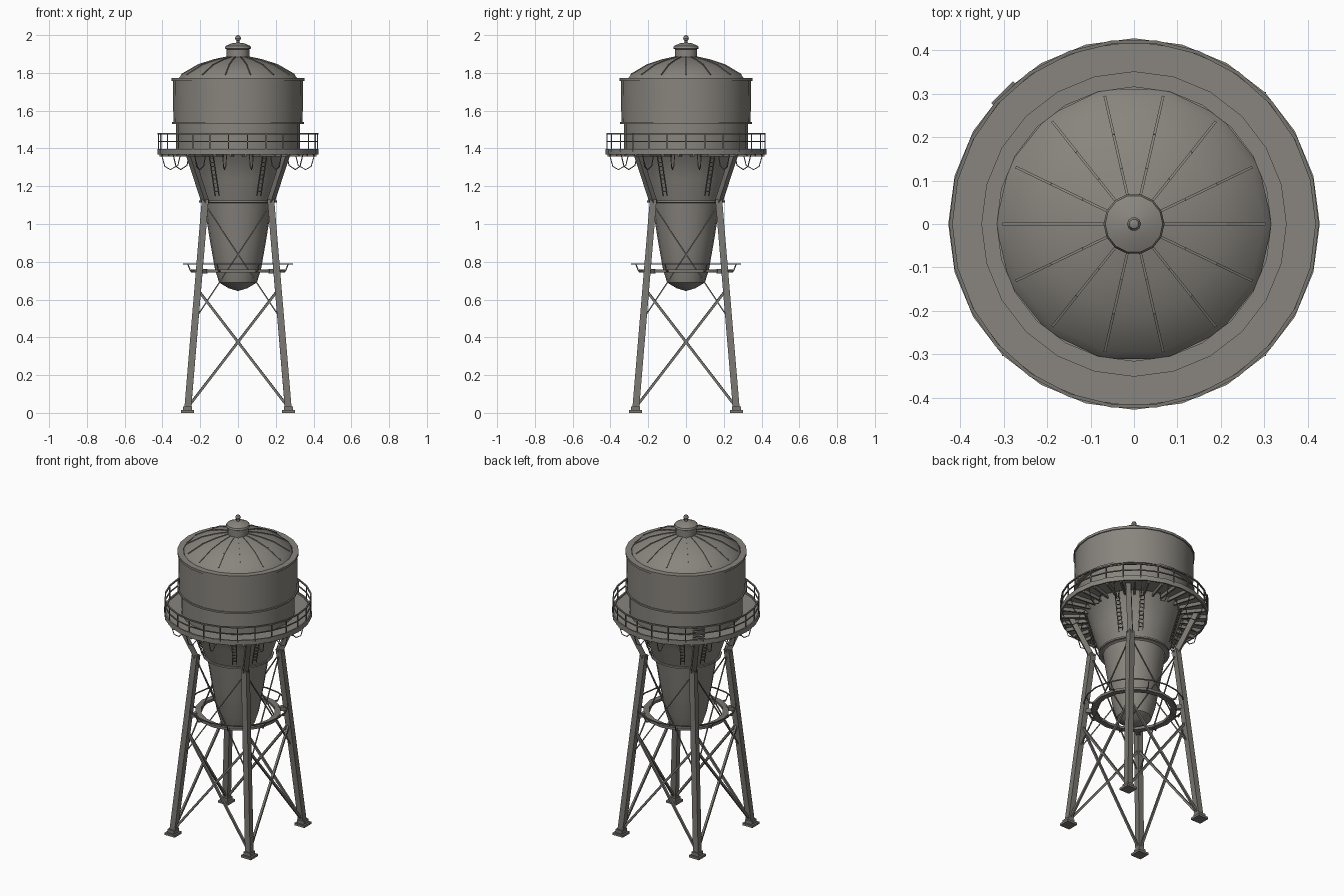
import bpy, bmesh, math
from mathutils import Vector

if "Cube" in bpy.data.objects:
    bpy.data.objects.remove(bpy.data.objects["Cube"])

def material(name, rgb):
    m = bpy.data.materials.new(name)
    m.diffuse_color = (*rgb, 1)
    m.use_nodes = True
    m.node_tree.nodes["Principled BSDF"].inputs["Base Color"].default_value = m.diffuse_color
    return m

TANK = material("weathered grey paint", (0.25, 0.235, 0.21))
STEEL = material("dark grey steel", (0.19, 0.18, 0.16))

def finish(name, bm, mat, angle=35):
    bmesh.ops.recalc_face_normals(bm, faces=bm.faces)
    me = bpy.data.meshes.new(name)
    bm.to_mesh(me)
    bm.free()
    me.materials.append(mat)
    for p in me.polygons:
        p.use_smooth = True
    me.set_sharp_from_angle(angle=math.radians(angle))
    ob = bpy.data.objects.new(name, me)
    bpy.context.collection.objects.link(ob)
    return ob

def add_lathe(bm, profile, n, loop=False):
    rings = []
    for r, z in profile:
        if r < 1e-5:
            rings.append([bm.verts.new((0, 0, z))] * n)
        else:
            rings.append([bm.verts.new(polar(r, 2 * math.pi * i / n, z)) for i in range(n)])
    pairs = list(zip(rings, rings[1:]))
    if loop:
        pairs.append((rings[-1], rings[0]))
    for a, b in pairs:
        for i in range(n):
            j = (i + 1) % n
            vs = list(dict.fromkeys((a[i], a[j], b[j], b[i])))
            bm.faces.new(vs)

def polar(r, a, z):
    return Vector((r * math.cos(a), r * math.sin(a), z))

def add_beam(bm, p, q, w, h=None):
    """Square bar from p to q, w wide sideways and h deep."""
    p, q, h = Vector(p), Vector(q), h or w
    d = (q - p).normalized()
    ref = Vector((0, 0, 1)) if abs(d.z) < 0.99 else Vector((1, 0, 0))
    s = d.cross(ref).normalized()
    u = s.cross(d)
    ends = [[bm.verts.new(c + s * x * w / 2 + u * y * h / 2)
             for x, y in ((-1, -1), (1, -1), (1, 1), (-1, 1))] for c in (p, q)]
    a, b = ends
    bm.faces.new(a)
    bm.faces.new(b)
    for i in range(4):
        j = (i + 1) % 4
        bm.faces.new((a[i], a[j], b[j], b[i]))

def lathe(name, profile, n, mat, loop=False):
    bm = bmesh.new()
    add_lathe(bm, profile, n, loop)
    return finish(name, bm, mat)

def beams(name, bars, mat):
    bm = bmesh.new()
    for bar in bars:
        add_beam(bm, *bar)
    return finish(name, bm, mat)

def band(r0, r1, z0, z1):
    return [(r0, z0), (r1, z0), (r1, z1), (r0, z1)]

def angles(n, offset=0.0):
    return [2 * math.pi * (i + offset) / n for i in range(n)]

# Tank walls and flanges
lathe("upper_tank_wall", [(0.32, 1.53), (0.342, 1.535), (0.345, 1.76), (0.315, 1.765)], 24, TANK)
lathe("lower_tank_wall", [(0.28, 1.38), (0.328, 1.385), (0.328, 1.535)], 24, TANK)
lathe("roof_rim", band(0.315, 0.351, 1.757, 1.772), 24, TANK, True)
lathe("tank_middle_flange", band(0.32, 0.349, 1.53, 1.54), 24, TANK, True)

# Domed roof with seams, vent and finial
ROOF = [(0.318, 1.765), (0.30, 1.79), (0.21, 1.842), (0.13, 1.868), (0.055, 1.884)]
lathe("domed_roof", ROOF, 14, TANK)
beams("roof_seams", [(polar(r0, a, z0), polar(r1, a, z1), 0.006, 0.008)
      for a in angles(14) for (r0, z0), (r1, z1) in zip(ROOF[1:], ROOF[2:])], TANK)
lathe("roof_vent", [(0.06, 1.87), (0.06, 1.925), (0.07, 1.93), (0.066, 1.942),
                    (0.035, 1.956), (0.008, 1.96), (0.008, 1.975), (0, 1.975)], 14, TANK)
lathe("finial_ball", [(0, 1.966), (0.011, 1.971), (0.016, 1.983), (0.011, 1.995), (0, 2.0)], 10, TANK)

# Funnel shaped bottom of the tank
lathe("upper_funnel", [(0.30, 1.385), (0.275, 1.36), (0.235, 1.24), (0.195, 1.12)], 20, TANK)
lathe("lower_cone", [(0.195, 1.12), (0.18, 1.11), (0.15, 0.92), (0.122, 0.76), (0.10, 0.69),
                     (0.05, 0.66), (0, 0.645)], 20, TANK)
lathe("funnel_ring", band(0.185, 0.206, 1.115, 1.125), 20, TANK, True)

# Lattice strips standing off the funnel
strips = []
for k in range(4):
    for da in (-30, 30):
        a = math.radians(90 * k + da)
        t = Vector((-math.sin(a), math.cos(a), 0)) * 0.012
        lo, hi = polar(0.222, a, 1.15), polar(0.288, a, 1.37)
        strips += [(lo + t, hi + t, 0.004), (lo - t, hi - t, 0.004)]
        strips += [(lo.lerp(hi, i / 10) - t, lo.lerp(hi, i / 10) + t, 0.004) for i in range(1, 10)]
beams("funnel_ladders", strips, STEEL)

# Balcony deck, edge, joists and hanging hoops
lathe("balcony_deck", band(0.28, 0.422, 1.378, 1.388), 24, TANK, True)
lathe("balcony_edge", band(0.418, 0.427, 1.368, 1.398), 24, TANK, True)
beams("balcony_joists", [(polar(0.27, a, 1.368), polar(0.418, a, 1.368), 0.01, 0.022)
      for a in angles(32, 0.5)], STEEL)
hoops = []
for a in angles(16, 0.5):
    pts = [polar(0.415, a, 1.375), polar(0.395, a, 1.305), polar(0.365, a, 1.288),
           polar(0.325, a, 1.31), polar(0.31, a, 1.37)]
    hoops += [(p, q, 0.004) for p, q in zip(pts, pts[1:])]
beams("hanging_hoops", hoops, STEEL)

# Balcony railing
bm = bmesh.new()
for z, s in ((1.478, 0.004), (1.437, 0.003)):
    add_lathe(bm, band(0.421 - s, 0.421 + s, z - s, z + s), 26, True)
for a in angles(26):
    add_beam(bm, polar(0.421, a, 1.385), polar(0.421, a, 1.48), 0.006)
finish("balcony_railing", bm, STEEL)

# Slatted gate panel in the railing
c = math.radians(135)
side = Vector((-math.sin(c), math.cos(c), 0)) * 0.035
beams("railing_gate", [(polar(0.425, c, 1.405 + 0.014 * i) - side, polar(0.425, c, 1.405 + 0.014 * i) + side, 0.007)
      for i in range(6)], STEEL)

# Four legs with flared tops and foot plates
corners = [(1, 1), (-1, 1), (-1, -1), (1, -1)]
def leg(c, z):
    """Centre of the leg at height z."""
    x = 0.268 - 0.098 * z / 1.12 if z <= 1.12 else 0.17 + 0.088 * (z - 1.12) / 0.26
    return Vector((c[0] * x, c[1] * x, z))

for i, c in enumerate(corners):
    beams(f"leg_{i + 1}", [(leg(c, 0.01), leg(c, 1.13), 0.036), (leg(c, 1.11), leg(c, 1.38), 0.03)], STEEL)
    bm = bmesh.new()
    f = leg(c, 0)
    add_beam(bm, f, f + Vector((0, 0, 0.014)), 0.07)
    add_beam(bm, f + Vector((0, 0, 0.014)), f + Vector((0, 0, 0.035)), 0.048)
    finish(f"foot_{i + 1}", bm, STEEL)

# Cross bracing on every side
heavy, light = [], []
for c, d in zip(corners, corners[1:] + corners[:1]):
    for p, q in ((c, d), (d, c)):
        heavy.append((leg(p, 0.03), leg(q, 0.65), 0.013))
        light.append((leg(p, 0.50), leg(q, 1.10), 0.006))
beams("lower_cross_braces", heavy, STEEL)
beams("upper_cross_rods", light, STEEL)

# Ring walkway around the lower cone
lathe("ring_walkway", band(0.215, 0.25, 0.742, 0.758), 16, STEEL, True)
lathe("ring_rail", band(0.286, 0.292, 0.786, 0.792), 20, STEEL, True)
brackets = []
for a in angles(8, 0.5):
    brackets += [(polar(0.245, a, 0.75), polar(0.272, a, 0.752), 0.008),
                 (polar(0.272, a, 0.752), polar(0.289, a, 0.79), 0.005)]
for c in corners:
    a = math.atan2(c[1], c[0])
    brackets.append((polar(0.24, a, 0.75), leg(c, 0.75), 0.025))
beams("ring_brackets", brackets, STEEL)
